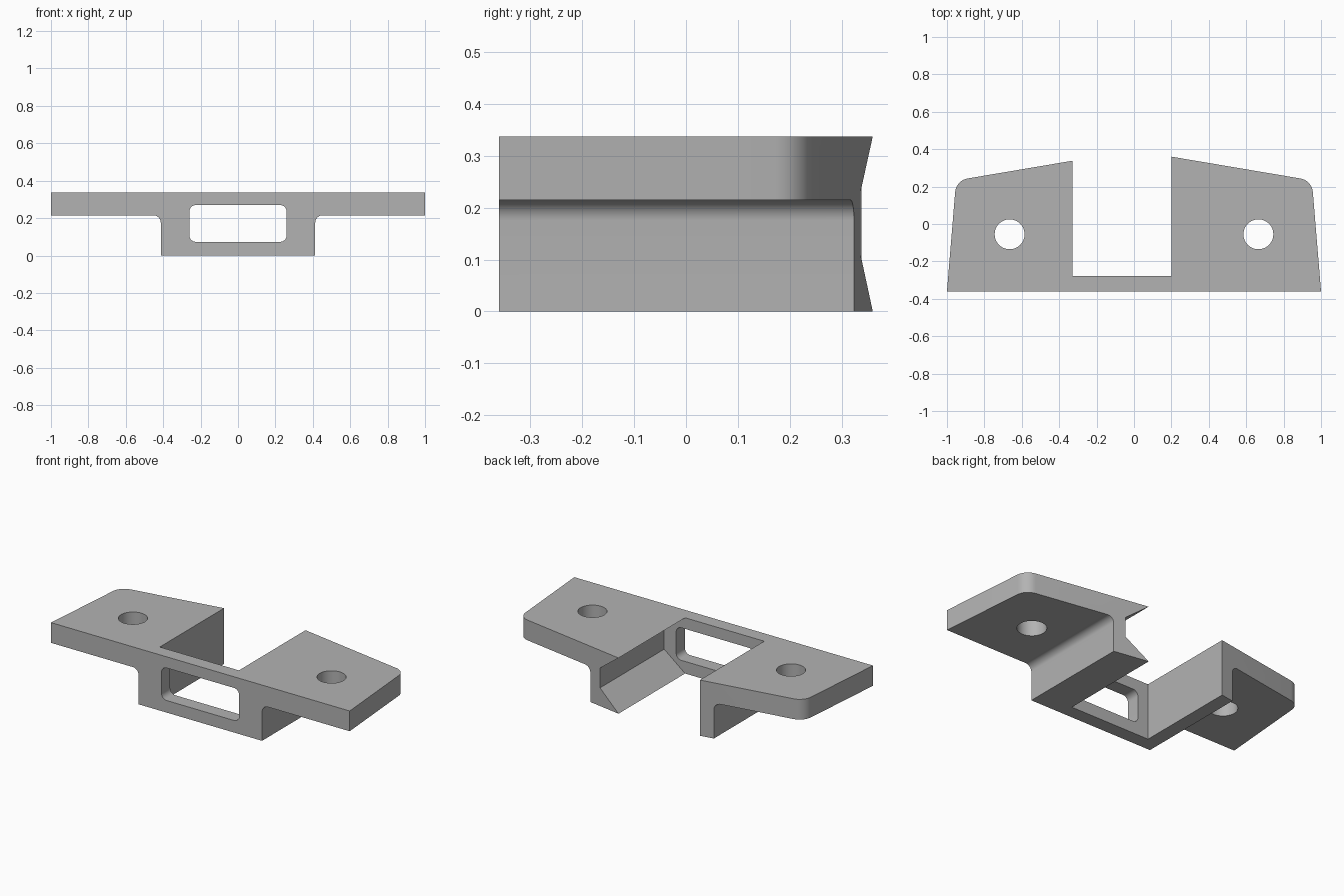
import bpy
import math
from mathutils import Vector

cube = bpy.data.objects.get("Cube")
if cube:
    bpy.data.objects.remove(cube, do_unlink=True)

H = 0.3375       # overall height
FRONT = -0.36    # front face
WALL = -0.277    # back of the thin front wall

grey = bpy.data.materials.new("light grey")
grey.use_nodes = True
grey.diffuse_color = (0.45, 0.45, 0.45, 1)
grey.node_tree.nodes["Principled BSDF"].inputs["Base Color"].default_value = grey.diffuse_color


def outline(corners, steps=10):
    """Polygon from (x, y) or (x, y, fillet radius) corners."""
    pts = []
    for i, c in enumerate(corners):
        p = Vector(c[:2])
        if len(c) == 2:
            pts.append(p)
            continue
        a = (Vector(corners[i - 1][:2]) - p).normalized()
        b = (Vector(corners[(i + 1) % len(corners)][:2]) - p).normalized()
        half = a.angle(b) / 2
        centre = p + (a + b).normalized() * c[2] / math.sin(half)
        start = p + a * c[2] / math.tan(half) - centre
        end = p + b * c[2] / math.tan(half) - centre
        sweep = math.pi - 2 * half
        for k in range(steps + 1):
            t = sweep * k / steps
            pts.append(centre + (start * math.sin(sweep - t) + end * math.sin(t)) / math.sin(sweep))
    return pts


def prism(name, pts, axis, lo, hi):
    """Extrude an outline along y (points are x, z) or z (points are x, y)."""
    n = len(pts)
    place = (lambda p, d: (p[0], d, p[1])) if axis == "y" else (lambda p, d: (p[0], p[1], d))
    verts = [place(p, d) for d in (lo, hi) for p in pts]
    faces = [list(range(n)), list(range(n, 2 * n))]
    faces += [(i, (i + 1) % n, n + (i + 1) % n, n + i) for i in range(n)]
    mesh = bpy.data.meshes.new(name)
    mesh.from_pydata(verts, [], faces)
    mesh.materials.append(grey)
    obj = bpy.data.objects.new(name, mesh)
    bpy.context.collection.objects.link(obj)
    bpy.ops.object.select_all(action="DESELECT")
    bpy.context.view_layer.objects.active = obj
    obj.select_set(True)
    bpy.ops.object.mode_set(mode="EDIT")
    bpy.ops.mesh.select_all(action="SELECT")
    bpy.ops.mesh.normals_make_consistent(inside=False)
    bpy.ops.object.mode_set(mode="OBJECT")
    return obj


def combine(body, cutter, operation="DIFFERENCE"):
    mod = body.modifiers.new("cut", "BOOLEAN")
    mod.operation = operation
    mod.solver = "EXACT"
    mod.object = cutter
    bpy.context.view_layer.objects.active = body
    bpy.ops.object.modifier_apply(modifier=mod.name)
    bpy.data.objects.remove(cutter, do_unlink=True)


# Body: winged front profile with filleted shoulders
half = [(0.413, 0), (0.413, 0.215, 0.04), (1.1, 0.215), (1.1, H)]
mirrored = [(-c[0], *c[1:]) for c in reversed(half)]
bracket = prism("bracket", outline(half + mirrored), "y", -0.5, 0.5)

# Plan shape: tapered wings and an open slot at the back
plan = [(-1, FRONT), (1, FRONT), (0.951, 0.233, 0.08), (0.2, 0.36), (0.2, WALL),
        (-0.33, WALL), (-0.33, 0.338), (-0.951, 0.233, 0.08)]
combine(bracket, prism("plan_shape", outline(plan), "z", -0.1, 0.5), "INTERSECT")

# Window through the front wall
window = [(sx * 0.26, z, 0.035) for sx, z in ((-1, 0.073), (1, 0.073), (1, 0.27), (-1, 0.27))]
combine(bracket, prism("window_cutter", outline(window), "y", -0.5, WALL + 0.05))

# Dovetail groove along the inner face of the left arm
groove = [(0.2, 0), (0.34, 0.11), (0.34, 0.23), (0.2, H), (0, H / 2)]
combine(bracket, prism("groove_cutter", outline(groove), "y", WALL, 0.5))

# Bolt hole in each wing
for side in (-1, 1):
    ring = [(side * 0.665 + 0.08 * math.cos(a), -0.055 + 0.08 * math.sin(a))
            for a in (math.tau * k / 48 for k in range(48))]
    combine(bracket, prism("hole_cutter", ring, "z", -0.1, 0.5))

# Smooth fillets and holes, sharp edges elsewhere
bpy.ops.object.select_all(action="DESELECT")
bracket.select_set(True)
bpy.context.view_layer.objects.active = bracket
bpy.ops.object.shade_smooth_by_angle(angle=math.radians(25))
